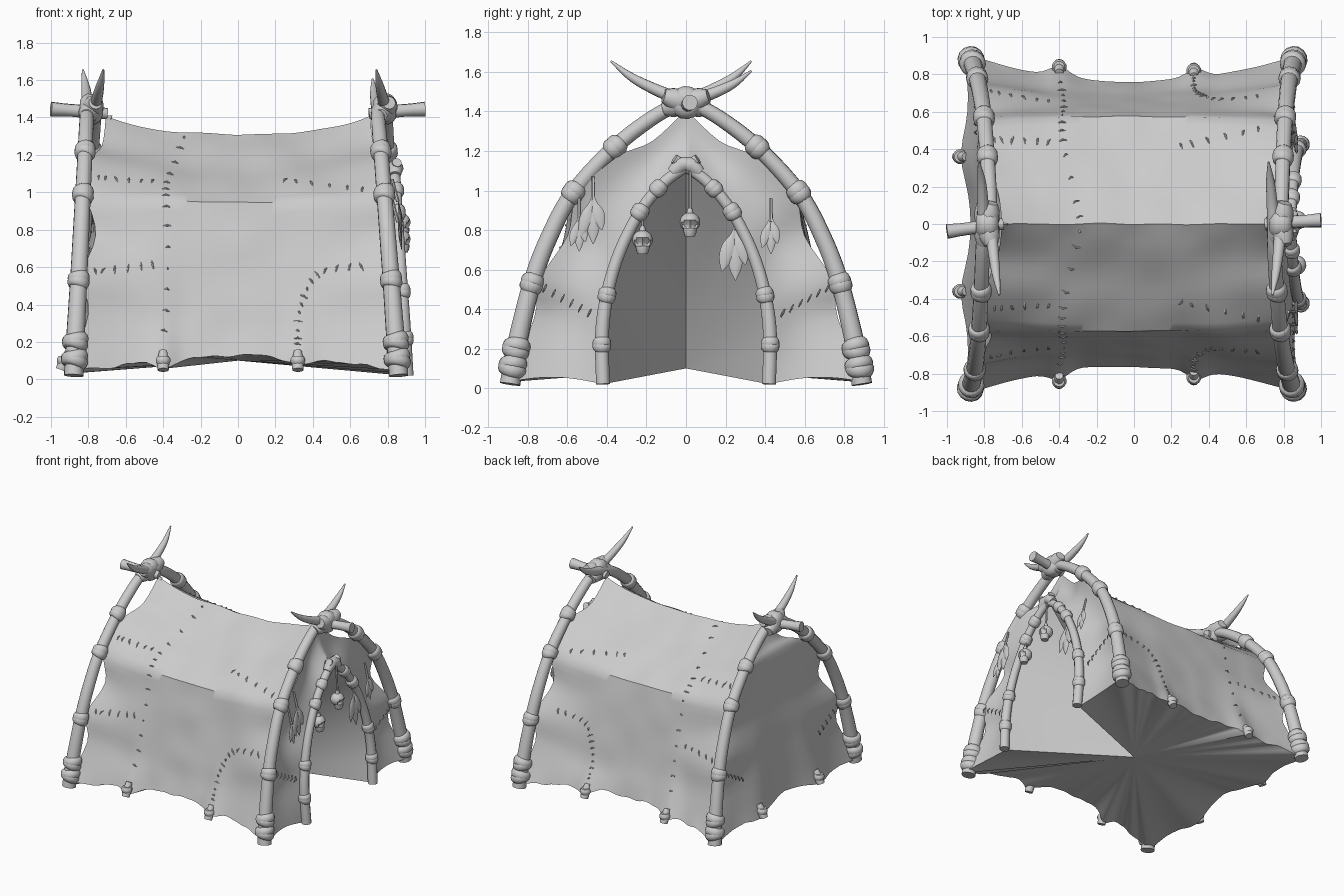
import bpy, bmesh, math, random
from mathutils import Vector, noise

if "Cube" in bpy.data.objects:
    bpy.data.objects.remove(bpy.data.objects["Cube"])
random.seed(4)

mat = bpy.data.materials.new("plain grey")
mat.diffuse_color = (0.6, 0.6, 0.6, 1)
mat.use_nodes = True
mat.node_tree.nodes["Principled BSDF"].inputs["Base Color"].default_value = mat.diffuse_color


def spline(pts, t, smooth=True):
    """Catmull-Rom (or straight) point at t in 0..1 along a list of tuples."""
    n = len(pts) - 1
    f = max(0.0, min(1.0, t)) * n
    i = min(int(f + 1e-6), n - 1)
    f -= i
    a, b, c, d = (pts[max(0, min(n, i + k))] for k in (-1, 0, 1, 2))
    if not smooth:
        return [q + (r - q) * f for q, r in zip(b, c)]
    return [0.5 * (2 * q + (r - p) * f + (2 * p - 5 * q + 4 * r - s) * f * f
            + (3 * q - p - 3 * r + s) * f ** 3) for p, q, r, s in zip(a, b, c, d)]


def finish(bm, name, angle=50):
    me = bpy.data.meshes.new(name)
    bm.to_mesh(me)
    bm.free()
    me.materials.append(mat)
    ob = bpy.data.objects.new(name, me)
    bpy.context.collection.objects.link(ob)
    bpy.ops.object.select_all(action='DESELECT')
    ob.select_set(True)
    bpy.context.view_layer.objects.active = ob
    bpy.ops.object.shade_smooth_by_angle(angle=math.radians(angle))
    return ob


def tube(bm, pts, radii, sides=12, flat=1.0):
    """Capped tube along points, radii spread evenly; flat squashes it in x."""
    pts = [Vector(p) for p in pts]
    n = len(pts) - 1
    nor, rings = None, []
    for i, p in enumerate(pts):
        tan = (pts[min(n, i + 1)] - pts[max(0, i - 1)]).normalized()
        nor = tan.orthogonal() if nor is None else nor - tan * nor.dot(tan)
        nor.normalize()
        bi = tan.cross(nor)
        r = spline([(q,) for q in radii], i / n)[0]
        ring = []
        for k in range(sides):
            a = math.tau * k / sides
            o = (nor * math.cos(a) + bi * math.sin(a)) * r
            o.x *= flat
            ring.append(bm.verts.new(p + o))
        rings.append(ring)
    for A, B in zip(rings, rings[1:]):
        for k in range(sides):
            m = (k + 1) % sides
            bm.faces.new((A[k], A[m], B[m], B[k]))
    bm.faces.new(rings[0][::-1])
    bm.faces.new(rings[-1])


def sample(pts, n=40):
    return [Vector(spline(pts, i / n)) for i in range(n + 1)]


def band(bm, path, z, r, half=0.036):
    """Soft lumpy lashing round a pole path at height z (on the leg part)."""
    leg = path[:int(len(path) * 0.72)]
    i = min(range(len(leg)), key=lambda k: abs(leg[k].z - z))
    d = (path[min(i + 1, len(path) - 1)] - path[max(i - 1, 0)]).normalized()
    for off, tilt in ((-half * .3, .3), (half * .3, -.25)):
        dd = (d + Vector((tilt, tilt * .6, 0))).normalized()
        c = path[i] + d * off
        tube(bm, [c + dd * half * k for k in (-1, -.8, -.4, 0, .4, .8, 1)],
             [r * .75, r * .93, r * 1.05, r * 1.08, r * 1.05, r * .93, r * .75], 14)


# ---- hide shape: centre and end half-profiles (y, z), ridge to hem
CEN = [(0, 1.31), (.2, 1.185), (.4, 1.065), (.575, .95), (.625, .72), (.665, .51), (.71, .3), (.76, .12)]
END = [(0, 1.41), (.17, 1.25), (.35, 1.17), (.55, .98), (.60, .77), (.74, .55), (.77, .35), (.91, .03)]
PULL = [(.07,), (.06,), (0,), (0,), (.06,), (0,), (.05,), (-.03,)]
DOOR = [(0, 1.12), (.1, 1.05), (.2, .94), (.28, .81), (.35, .65), (.4, .47), (.425, .27), (.42, .02)]


def end_x(s, pull=1.0):
    return .875 - .07 * spline(END, s)[1] - pull * spline(PULL, s)[0]


def roof(u, s):
    sg, a = (1 if s >= 0 else -1), abs(s)
    w = abs(u) ** 2.2
    (cy, cz), (ey, ez) = spline(CEN, a, False), spline(END, a)
    y, z = cy + (ey - cy) * w, cz + (ez - cz) * w
    tug = sum(math.exp(-((u - c) / .08) ** 2) for c in (-.47, .39)) * a ** 8
    y, z = y + .05 * tug, z - .035 * tug
    x = u * (end_x(a) * w + .84 * (1 - w))
    wob = noise.noise(Vector((x * 4, sg * y * 4, z * 4))) * .014 * (1 - w)
    return Vector((x, sg * (y + wob), max(0.01, z + wob)))


def hem(p, s, u=0):
    """Ragged lower hem."""
    if abs(s) > .999 and abs(u) < .98:
        p.z += noise.noise(p * 11) * .02
    return p


def grid(bm, rows):
    vs = [[bm.verts.new(p) for p in r] for r in rows]
    for A, B in zip(vs, vs[1:]):
        for i in range(len(A) - 1):
            bm.faces.new((A[i], A[i + 1], B[i + 1], B[i]))


NU, NS, NK = 56, 28, 12
S = [i / NS for i in range(-NS, NS + 1)]
bm = bmesh.new()
sheet = [[hem(roof(u, s), s, u) for s in S] for u in (2 * i / NU - 1 for i in range(NU + 1))]
grid(bm, sheet)

# closed end wall (-x), gathered at the foot
back = []
for s in S[NS:]:
    ye, ze = spline(END, s)
    row = []
    for i in range(2 * NK + 1):
        k = 1 - i / NK
        foot = s ** 5 * math.exp(-((abs(k) - .4) / .2) ** 2)
        p = Vector((-end_x(s, abs(k) ** 3 + (1 - abs(k) ** 3) * (1 - s) ** 2)
                    + .035 * (1 - k * k) * (1 - s * s) - .05 * foot, ye * k,
                    max(.01, ze) + .08 * (1 - abs(k)) * s ** 4 - .03 * foot))
        row.append(hem(p, s, k))
    back.append(row)
grid(bm, back)

# doorway wall (+x), running from the hide edge to the inner arch
front_hems, jambs = [], []
for sg in (1, -1):
    rows = []
    for s in S[NS:]:
        e, d = roof(1, s), spline(DOOR, s)
        q = Vector((.885 - .06 * d[1], d[0], max(.02, d[1])))
        row = [e.lerp(q, i / 8) + Vector((-.035, 0, .03 * s ** 6)) * math.sin(math.pi * i / 8)
               for i in range(9)]
        for p in row:
            p.y *= sg
        rows.append(row)
    grid(bm, rows if sg > 0 else [r[::-1] for r in rows])
    front_hems.append(rows[-1])
    jambs.append([r[-1] for r in rows])

# pleated underside and doorway lining, all fanning to one middle point
hub = Vector((0, 0, .1))
for edge in ([r[0] for r in sheet], [r[-1] for r in sheet], back[-1], *front_hems, *jambs):
    for a, b in zip(edge, edge[1:]):
        bm.faces.new([bm.verts.new(v) for v in (a, b, hub)])
bmesh.ops.remove_doubles(bm, verts=bm.verts, dist=.0015)
bmesh.ops.recalc_face_normals(bm, faces=bm.faces)
top = max(bm.faces, key=lambda f: f.calc_center_median().z)
if top.normal.z < 0:
    bmesh.ops.reverse_faces(bm, faces=bm.faces)
finish(bm, "hide_cover", 40)

# ---- crossed curved poles ending in horns, with lashings
LEG = [(.89, .02), (.86, .2), (.78, .53), (.69, .77), (.57, .99), (.36, 1.22), (.15, 1.38),
       (0, 1.45), (-.13, 1.5), (-.27, 1.57), (-.38, 1.655)]
TIPS = {(-1, 1): -.72, (-1, -1): -.83, (1, 1): .74, (1, -1): .72}
for (ex, sg), tip in TIPS.items():
    pts = []
    for i, (y, z) in enumerate(LEG):
        x = ex * ((.88 if ex < 0 else .86) - .065 * z) + sg * .02 * min(1, i / 6)
        if i > 7:
            x += (tip - x) * ((i - 7) / 3) ** 1.5
            y *= 1 if sg > 0 else .87
            z -= .05 * (i - 7) / 3 if (ex, sg) == (1, -1) else 0
        pts.append((x, sg * y, z))
    path = sample(pts, 50)
    side = ("left" if ex < 0 else "right") + ("_back" if sg > 0 else "_front")
    bm = bmesh.new()
    tube(bm, path, [.052, .05, .046, .044, .042, .04, .038, .034, .03, .022, .005], 14)
    finish(bm, side + "_pole")
    bm = bmesh.new()
    for z, r in ((.19, .066), (.13, .068), (.55, .055), (.99, .054), (1.21, .053)):
        band(bm, path, z, r)
    finish(bm, side + "_lashings")

# ---- ridge pegs and their knots
for ex, y0, y1 in ((-1, 0, -.04), (1, 0, .02)):
    bm = bmesh.new()
    tube(bm, sample([(ex * .7, y0, 1.42), (ex * .85, (y0 + y1) / 2, 1.435), (ex * 1.0, y1, 1.445)], 8),
         [.03, .036, .034, .04], 10)
    finish(bm, "ridge_peg")
    bm = bmesh.new()
    c = Vector((ex * .785, 0, 1.445))
    for d, h, r in (((1, 0, 0), .06, .08), ((.2, 1, .3), .12, .058), ((.2, -1, .3), .12, .058)):
        d = Vector(d).normalized()
        tube(bm, [c + d * h * k for k in (-1, -.7, -.3, 0, .3, .7, 1)],
             [r * .6, r * .9, r * 1.05, r, r * 1.05, r * .9, r * .6], 14)
    finish(bm, "ridge_knot")

# ---- inner door arch
for sg in (1, -1):
    pts = [(.905 - .06 * z, sg * y, z) for y, z in DOOR[::-1]]
    pts.append((.85, -sg * .06, 1.16))
    path = sample(pts)
    bm = bmesh.new()
    tube(bm, path, [.036, .036, .033, .031, .03, .03, .028, .026], 12)
    finish(bm, "door_arch_half")
    bm = bmesh.new()
    for z, r in ((.2, .044), (.46, .043), (.88, .042), (1.06, .04)):
        band(bm, path, z, r, .028)
    tube(bm, [(.84, sg * y, z) for y, z in ((.07, 1.09), (.03, 1.13), (-.03, 1.14))], [.03, .045, .03], 12)
    finish(bm, "door_arch_lashings")

# ---- short stakes at the hem
stakes = [(-.40, sg * .84) for sg in (1, -1)] + [(.32, sg * .82) for sg in (1, -1)] \
    + [(-.93, sg * .36) for sg in (1, -1)]
bm = bmesh.new()
for x, y in stakes:
    o = Vector((-.05, 0, 0)) if x < -.9 else Vector((0, math.copysign(.05, y), 0))
    c = Vector((x, y, .09))
    tube(bm, [c - o * .6 + Vector((0, 0, .06)), c, c + o * .3 - Vector((0, 0, .04))], [.022, .034, .03], 10)
    tube(bm, [c + Vector((0, 0, k)) for k in (-.015, .005, .02, .035)], [.03, .04, .04, .03], 12)
finish(bm, "hem_stakes")

# ---- sparse stitches along the patch seams
SEAMS = [[(-.35, .03), (-.45, .3), (-.46, .45), (-.45, .7), (-.48, .93)], [(-.92, .35), (-.5, .32)],
         [(-.92, .69), (-.5, .65)], [(.3, .3), (.88, .4)], [(.38, .93), (.4, .8), (.52, .68), (.85, .67)]]
bm = bmesh.new()


def stitch(a, b, out):
    tube(bm, [a - out * .004, (a + b) / 2 + out * .007, b - out * .004], [.003, .006, .003], 6)


for sg in (1, -1):
    for seam in SEAMS:
        n = 6 if len(seam) == 2 else 14
        for i in range(n):
            u, s = spline(seam, i / n)
            u2, s2 = spline(seam, i / n + .02)
            du, ds = u2 - u, s2 - s
            k = random.uniform(.015, .024) / max(1e-6, math.hypot(du, ds))
            j = random.uniform(-.015, .015)
            stitch(roof(u - ds * k + j, sg * (s + du * k * .7)),
                   roof(u + ds * k - j, sg * (s - du * k * .7)), Vector((0, sg * .8, .6)))
    for i in range(6):
        p = Vector((.85, sg * (.49 + .045 * i), .38 + .025 * i))
        stitch(p + Vector((0, .01, .02)), p - Vector((0, .01, .02)), Vector((1, 0, 0)))
        p.x = -.845
        stitch(p + Vector((0, .01, .02)), p - Vector((0, .01, .02)), Vector((-1, 0, 0)))
finish(bm, "stitches")

# ---- hanging skulls
for y, z, ztop in ((.02, .84, 1.1), (-.22, .75, .88)):
    bm = bmesh.new()
    c = Vector((.87, y, z))
    bmesh.ops.create_uvsphere(bm, u_segments=20, v_segments=14, radius=.052)
    for v in bm.verts:
        v.co.z *= .95
        for ey in (-.02, .02):                      # eye sockets
            if (v.co - Vector((.047, ey, -.012))).length < .016:
                v.co.x -= .02
        v.co += c
    tube(bm, [c + Vector((.012, 0, k)) for k in (-.03, -.05, -.072)], [.036, .034, .026], 10)
    tube(bm, [c + Vector((0, 0, .045)), c + Vector((0, 0, .07))], [.018, .012], 8)
    tube(bm, [c + Vector((0, 0, .05)), (.86, y, ztop)], [.008, .008], 6)
    finish(bm, "hanging_skull")

# ---- feather bunches
for y, z, size in ((-.47, .97, 1.0), (.25, .82, 1.15), (.43, .86, .75), (-.54, .86, .7)):
    bm = bmesh.new()
    x = .855
    tube(bm, [(x - .03, y, z + .1), (x, y, z - .02)], [.008, .01], 6)
    for dy, ln in ((-.06, .2), (.0, .24), (.045, .17)):
        pts = [(x + .02 * k, y + dy * size * k, z - ln * size * k) for k in (0, .2, .4, .6, .8, 1)]
        tube(bm, sample(pts, 12), [.008, .012, .03 * size, .034 * size, .024 * size, .002], 8, .3)
    finish(bm, "feather_bunch")
